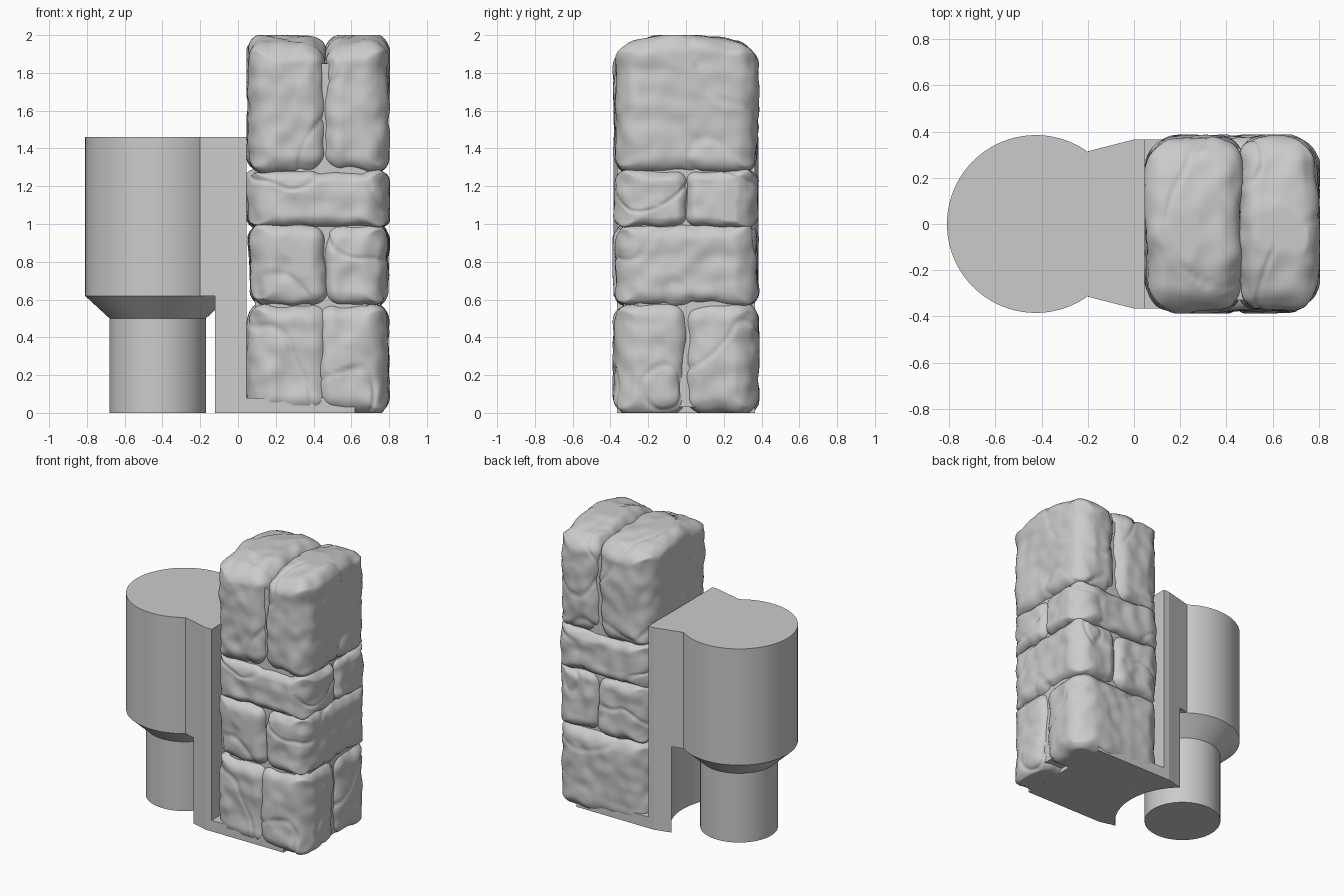
import bpy
import bmesh
import math
import random
from mathutils import Vector, noise

random.seed(4)

cube = bpy.data.objects.get("Cube")
if cube:
    bpy.data.objects.remove(cube, do_unlink=True)

# One plain grey for the whole model
SHADE = (0.6, 0.6, 0.6, 1)
grey = bpy.data.materials.new("plain_grey")
grey.use_nodes = True
grey.diffuse_color = SHADE
grey.node_tree.nodes["Principled BSDF"].inputs["Base Color"].default_value = SHADE


def shade(obj, angle):
    bpy.ops.object.select_all(action="DESELECT")
    obj.select_set(True)
    bpy.context.view_layer.objects.active = obj
    bpy.ops.object.shade_smooth_by_angle(angle=math.radians(angle))


def finish(bm, name, angle):
    bmesh.ops.recalc_face_normals(bm, faces=bm.faces[:])
    mesh = bpy.data.meshes.new(name)
    bm.to_mesh(mesh)
    bm.free()
    mesh.materials.append(grey)
    obj = bpy.data.objects.new(name, mesh)
    bpy.context.collection.objects.link(obj)
    shade(obj, angle)
    return obj


def lathe(name, cx, profile, sides=96):
    """Solid of revolution about a vertical axis at x = cx."""
    bm = bmesh.new()
    rings = []
    for r, z in profile:
        angles = [2 * math.pi * i / sides for i in range(sides)]
        rings.append([bm.verts.new((cx + r * math.cos(a), r * math.sin(a), z)) for a in angles])
    for low, high in zip(rings, rings[1:]):
        for i in range(sides):
            j = (i + 1) % sides
            bm.faces.new((low[i], low[j], high[j], high[i]))
    bm.faces.new(rings[0][::-1])
    bm.faces.new(rings[-1])
    return finish(bm, name, 30)


def prism(name, half_outline, z0, z1):
    """Vertical prism from an outline mirrored across y = 0."""
    bm = bmesh.new()
    outline = half_outline + [(x, -y) for x, y in reversed(half_outline)]
    face = bm.faces.new([bm.verts.new((x, y, z0)) for x, y in outline])
    new = bmesh.ops.extrude_face_region(bm, geom=[face])["geom"]
    bmesh.ops.translate(bm, vec=(0, 0, z1 - z0),
                        verts=[v for v in new if isinstance(v, bmesh.types.BMVert)])
    return finish(bm, name, 8)


def clamp(v, low, high):
    return max(low, min(high, v))


def wear(p):
    """Round the pillar's vertical corners and dome its top."""
    centre, half, radius = Vector((0.425, 0)), Vector((0.375, 0.38)), 0.16
    offset = p.xy - centre
    core = Vector([clamp(o, radius - h, h - radius) for o, h in zip(offset, half)])
    rest = offset - core
    if rest.length > radius:
        rest *= radius / rest.length
    x, y = centre + core + rest
    drop = 0.5 * y * y * clamp((p.z - 1.7) / 0.3, 0, 1)
    return Vector((x, y, p.z - drop))


def stone(name, low, high, radius):
    """Rounded block with a worn, lightly cracked surface."""
    low, high = Vector(low), Vector(high)
    centre, half = (low + high) / 2, (high - low) / 2
    seed = Vector([random.uniform(-50, 50) for _ in range(3)])
    bm = bmesh.new()
    bmesh.ops.create_cube(bm, size=2)
    bmesh.ops.subdivide_edges(bm, edges=bm.edges[:], cuts=37, use_grid_fill=True)
    for v in bm.verts:
        p = Vector([c * h for c, h in zip(v.co, half)])
        inner = Vector([clamp(c, radius - h, h - radius) for c, h in zip(p, half)])
        out = (p - inner).normalized()
        p = wear(centre + inner + out * radius)
        crack = max(0, 1 - abs(noise.noise(p * 2.2 + seed * 2)) / 0.05)
        p += out * (0.016 * noise.noise(p * 4 + seed) + 0.012 * noise.noise(p * 11 + seed)
                    - 0.009 * crack)
        v.co = (clamp(p.x, 0.045, 0.805), clamp(p.y, -0.388, 0.388), clamp(p.z, 0, 2))
    return finish(bm, name, 60)


# Stepped round post
POST_X = -0.425
lathe("round_post", POST_X, [(0.255, 0), (0.255, 0.5), (0.385, 0.62), (0.385, 1.46)])

# Flared connecting wall, hollowed around the narrow part of the post
wall = prism("connecting_wall", [(-0.2, 0.315), (0, 0.366), (0.045, 0.366)], 0, 1.46)
cutter = lathe("clearance_cutter", POST_X, [(0.453, -0.1), (0.453, 0.62)])
cutter.hide_render = True
cut = wall.modifiers.new("clearance", "BOOLEAN")
cut.operation = "DIFFERENCE"
cut.solver = "EXACT"
cut.object = cutter
bpy.context.view_layer.objects.active = wall
bpy.ops.object.modifier_apply(modifier=cut.name)
bpy.data.objects.remove(cutter, do_unlink=True)
shade(wall, 8)

# Foot plate and mortar core of the stone pillar
prism("foot_plate", [(0.04, 0.366), (0.62, 0.366)], 0, 0.08)
prism("mortar_core", [(0.09, 0.25), (0.17, 0.33), (0.68, 0.33), (0.755, 0.255)], 0.03, 1.85)

# Stone courses, alternately split side to side and front to back:
# (name, split axis, bottom, top, left edge, right edge, corner radius)
courses = [
    ("bottom", "y", -0.01, 0.583, 0.05, 0.795, 0.1),
    ("lower", "x", 0.568, 0.998, 0.065, 0.795, 0.08),
    ("upper", "y", 0.985, 1.28, 0.045, 0.802, 0.065),
    ("top", "x", 1.268, 2.0, 0.047, 0.802, 0.105),
]
SPLIT_X, OVERLAP, DEPTH = 0.46, 0.006, 0.379
for course, axis, z0, z1, left, right, radius in courses:
    if course == "bottom":
        # the bottom front stone is cracked into two close halves
        stone("bottom_front_right_stone", (left, -DEPTH, z0), (0.48, OVERLAP, z1), radius)
        stone("bottom_front_left_stone", (0.41, -DEPTH, z0), (right, OVERLAP, z1), radius)
    elif axis == "y":
        stone(course + "_front_stone", (left, -DEPTH, z0), (right, OVERLAP, z1), radius)
    else:
        stone(course + "_right_stone", (left, -DEPTH, z0), (SPLIT_X + OVERLAP, DEPTH, z1), radius)
        stone(course + "_left_stone", (SPLIT_X - OVERLAP, -DEPTH, z0), (right, DEPTH, z1), radius)
    if axis == "y":
        stone(course + "_back_stone", (left, -OVERLAP, z0), (right, DEPTH, z1), radius)
